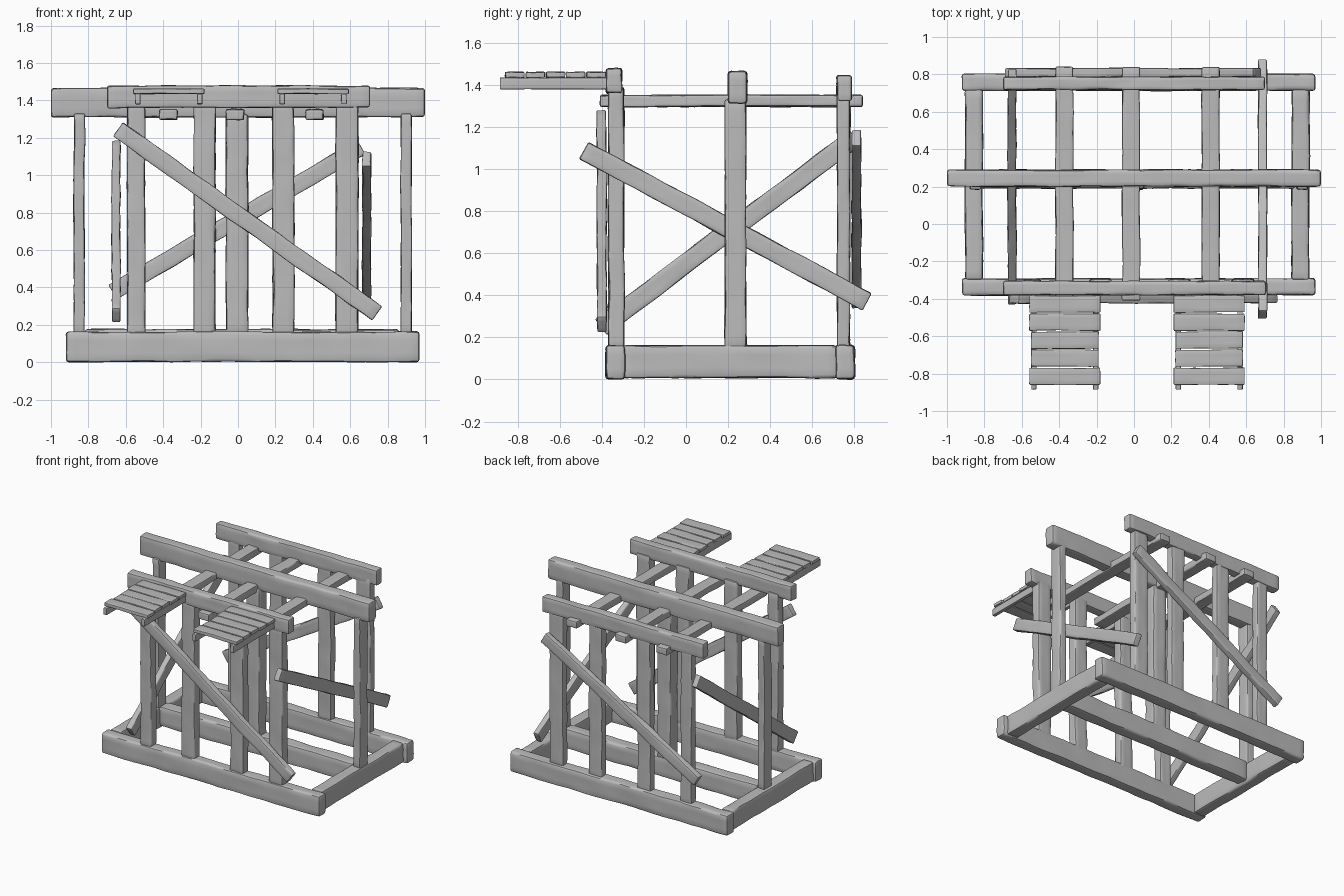
import bpy, bmesh, random
from mathutils import Vector, Matrix, noise

random.seed(4)
if "Cube" in bpy.data.objects:
    bpy.data.objects.remove(bpy.data.objects["Cube"])

wood = bpy.data.materials.new("weathered_grey_wood")
wood.use_nodes = True
GREY = (0.5, 0.5, 0.5, 1)
wood.diffuse_color = GREY
wood.node_tree.nodes["Principled BSDF"].inputs["Base Color"].default_value = GREY


def timber(name, start, end, wide, thick, flat, rough=0.006):
    """Worn timber from start to end; thick is measured along the flat axis."""
    start, end = Vector(start), Vector(end)
    length = (end - start).length
    along = (end - start).normalized()
    normal = Vector(flat)
    across = normal.cross(along).normalized()
    normal = along.cross(across)

    bm = bmesh.new()
    bmesh.ops.create_cube(bm, size=1)
    bmesh.ops.scale(bm, vec=(length, wide, thick), verts=bm.verts)
    bmesh.ops.bevel(bm, geom=bm.edges[:], offset=min(wide, thick) * 0.16,
                    segments=2, profile=0.5, affect='EDGES')

    def cut(point, direction):
        bmesh.ops.bisect_plane(bm, geom=bm.verts[:] + bm.edges[:] + bm.faces[:],
                               plane_co=point, plane_no=direction)

    # Cuts along the grain and across it give the surface something to bend at
    for side in (-0.2, 0.2):
        cut((0, wide * side, 0), (0, 1, 0))
        cut((0, 0, thick * side), (0, 0, 1))
    count = max(4, int(length / 0.05))
    for i in range(1, count):
        cut(((i / count - 0.5) * length, 0, 0), (1, 0, 0))

    # Slow sway along the length plus small dents in the faces
    seed = Vector([random.uniform(0, 50) for _ in range(3)])
    for v in bm.verts:
        sway = noise.noise_vector(seed + Vector((v.co.x * 3, 0, 0)))
        dent = noise.noise_vector(seed + Vector((v.co.x * 7, v.co.y * 22, v.co.z * 22)))
        shift = (sway * 0.6 + dent * 0.8) * rough
        v.co += Vector((shift.x * 0.5, shift.y, shift.z))

    frame = Matrix((along, across, normal)).transposed().to_4x4()
    frame.translation = (start + end) / 2
    bm.transform(frame)
    bmesh.ops.recalc_face_normals(bm, faces=bm.faces)
    mesh = bpy.data.meshes.new(name)
    bm.to_mesh(mesh)
    bm.free()
    mesh.materials.append(wood)
    obj = bpy.data.objects.new(name, mesh)
    bpy.context.collection.objects.link(obj)
    bpy.ops.object.select_all(action='DESELECT')
    obj.select_set(True)
    bpy.context.view_layer.objects.active = obj
    bpy.ops.object.shade_smooth_by_angle(angle=0.7)
    return obj


X, Y, Z = (1, 0, 0), (0, 1, 0), (0, 0, 1)
FRONT, MIDDLE, BACK = -0.337, 0.24, 0.757

# Ground frame
for name, y in (("front", FRONT), ("back", BACK)):
    timber(name + "_sill", (-0.92, y, 0.083), (0.97, y, 0.083), 0.09, 0.16, Z)
timber("middle_sill", (-0.82, MIDDLE, 0.1), (0.86, MIDDLE, 0.1), 0.1, 0.155, Z)
for name, x in (("right", -0.855), ("left", 0.89)):
    timber(name + "_sill", (x, -0.3, 0.085), (x, 0.72, 0.085), 0.095, 0.155, Z)

# Front and back rows of posts
for i, (x, wide) in enumerate(((-0.545, 0.095), (-0.178, 0.115), (0.243, 0.115), (0.583, 0.12))):
    timber(f"front_post_{i}", (x, FRONT + 0.005, 0.14), (x, FRONT + 0.005, 1.39), wide, 0.075, Y)
    timber(f"back_post_{i}", (x, 0.75, 0.14), (x, 0.75, 1.36), wide, 0.06, Y)

# Middle row of posts
for name, x, wide in (("right", -0.85, 0.058), ("centre", -0.005, 0.12), ("left", 0.9, 0.058)):
    timber(name + "_middle_post", (x, MIDDLE - 0.005, 0.15), (x, MIDDLE - 0.005, 1.33),
           wide, 0.1, Y)

# Top beams
timber("front_top_beam", (-0.7, -0.342, 1.42), (0.705, -0.342, 1.42), 0.075, 0.118, Z)
timber("middle_top_beam", (-1, 0.245, 1.388), (1, 0.245, 1.388), 0.09, 0.155, Z)
timber("back_top_beam", (-0.7, 0.752, 1.385), (0.7, 0.752, 1.385), 0.07, 0.12, Z)

# Joists running from front to back
for i, x in enumerate((-0.373, -0.016, 0.41)):
    timber(f"joist_{i}", (x, -0.41, 1.325), (x, 0.84, 1.325), 0.095, 0.055, Z)

# Diagonal braces on the four sides
timber("front_brace", (-0.643, -0.4, 1.245), (0.743, -0.4, 0.262), 0.092, 0.045, Y)
timber("back_brace", (-0.67, 0.81, 0.375), (0.66, 0.81, 1.15), 0.09, 0.045, Y)
timber("left_brace", (0.688, -0.485, 1.09), (0.688, 0.862, 0.37), 0.092, 0.046, X)
timber("right_brace", (-0.652, -0.405, 0.25), (-0.652, 0.805, 1.15), 0.092, 0.046, X)

# Two small plank platforms on paired rails
for name, centre in (("right", -0.37), ("left", 0.402)):
    for j, side in enumerate((-1, 1)):
        x = centre + side * 0.165
        timber(f"{name}_platform_rail_{j}", (x, -0.885, 1.408), (x, -0.33, 1.408),
               0.028, 0.055, Z, 0.002)
    for j in range(5):
        y = -0.814 + j * 0.0965
        half = 0.19 if j in (0, 3, 4) else 0.181
        timber(f"{name}_platform_plank_{j}", (centre - half, y, 1.449), (centre + half, y, 1.449),
               0.09, 0.026, Z, 0.004)
